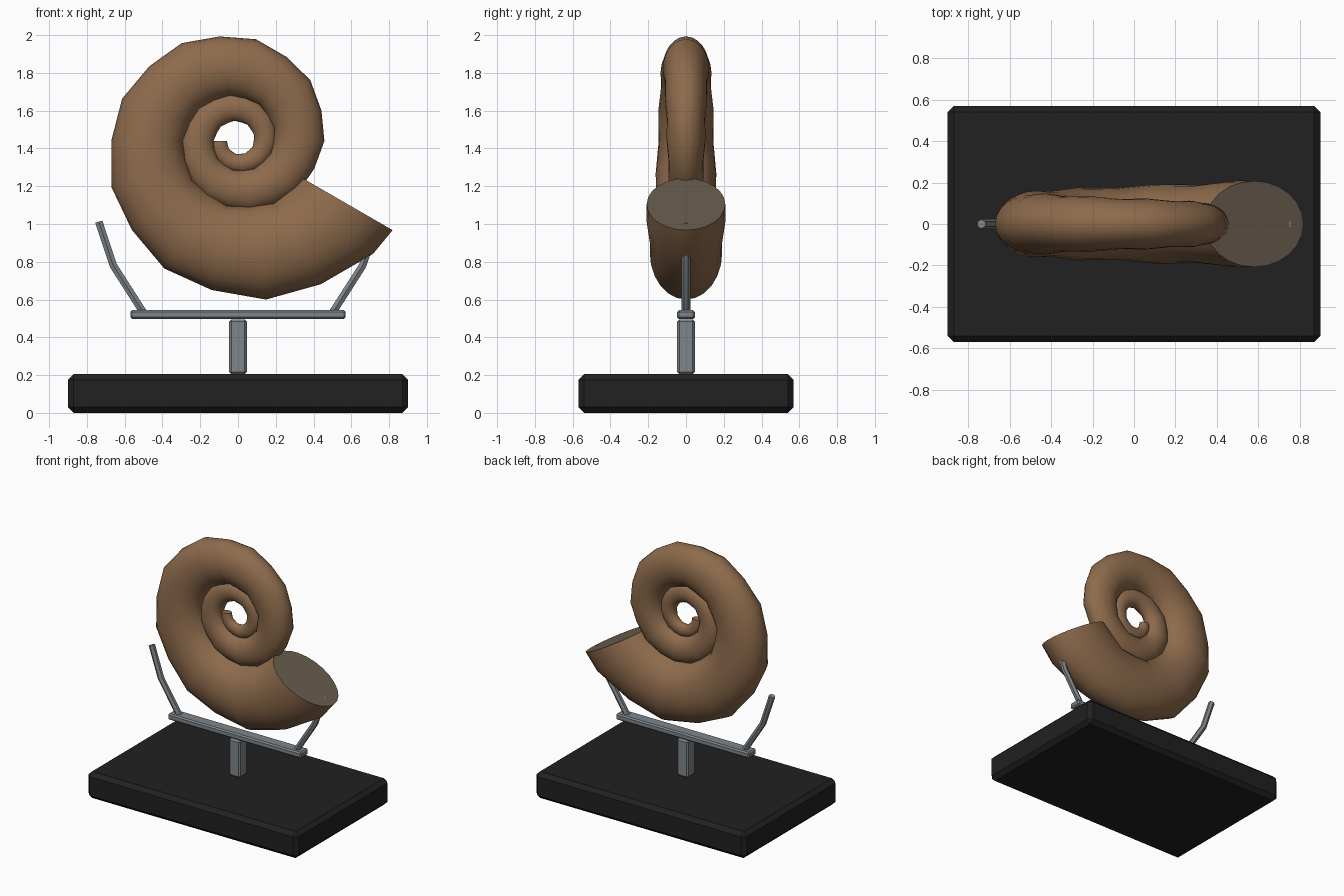
import bpy
import bmesh
from math import sin, cos, pi, radians, exp
from mathutils import Vector

if "Cube" in bpy.data.objects:
    bpy.data.objects.remove(bpy.data.objects["Cube"], do_unlink=True)


def material(name, r, g, b):
    m = bpy.data.materials.new(name)
    m.use_nodes = True
    m.diffuse_color = (r, g, b, 1)
    m.node_tree.nodes["Principled BSDF"].inputs["Base Color"].default_value = (r, g, b, 1)
    return m


shell_brown = material("shell brown", 0.27, 0.147, 0.073)
mouth_grey = material("mouth grey brown", 0.14, 0.11, 0.075)
metal_grey = material("metal grey", 0.21, 0.235, 0.255)
base_black = material("base black", 0.015, 0.015, 0.015)


def add_mesh(name, bm, *mats):
    mesh = bpy.data.meshes.new(name)
    bmesh.ops.recalc_face_normals(bm, faces=bm.faces)
    bm.to_mesh(mesh)
    bm.free()
    ob = bpy.data.objects.new(name, mesh)
    for m in mats:
        mesh.materials.append(m)
    bpy.context.collection.objects.link(ob)
    return ob


def box(name, size, bottom, bevel, mat):
    bm = bmesh.new()
    bmesh.ops.create_cube(bm, size=1)
    bmesh.ops.scale(bm, vec=size, verts=bm.verts)
    bmesh.ops.translate(bm, vec=(0, 0, bottom + size[2] / 2), verts=bm.verts)
    bmesh.ops.bevel(bm, geom=bm.edges[:], offset=bevel, segments=1, affect='EDGES')
    return add_mesh(name, bm, mat)


def select_only(ob):
    bpy.ops.object.select_all(action='DESELECT')
    ob.select_set(True)
    bpy.context.view_layer.objects.active = ob


# Stand: plinth, post and cross bar
box("base", (1.8, 1.14, 0.205), 0, 0.03, base_black)
box("post", (0.095, 0.095, 0.29), 0.205, 0.012, metal_grey)
box("cross_bar", (1.14, 0.095, 0.047), 0.497, 0.01, metal_grey)

# Bent support arms, mirrored left and right
for side, name in ((1, "left_arm"), (-1, "right_arm")):
    curve = bpy.data.curves.new(name, 'CURVE')
    curve.dimensions = '3D'
    curve.bevel_depth = 0.023
    curve.bevel_resolution = 1
    curve.use_fill_caps = True
    spline = curve.splines.new('POLY')
    path = [(0.5, 0.53), (0.66, 0.78), (0.737, 1.012)]
    spline.points.add(len(path) - 1)
    for p, (x, z) in zip(spline.points, path):
        p.co = (side * x, 0, z, 1)
    curve.materials.append(metal_grey)
    arm = bpy.data.objects.new(name, curve)
    bpy.context.collection.objects.link(arm)
    select_only(arm)
    bpy.ops.object.convert(target='MESH')
    bpy.ops.object.shade_smooth_by_angle(angle=radians(30))

# Ribbed spiral shell: elliptical rings growing along a logarithmic spiral
SIDES = 24
CENTRE = Vector((0, 0, 1.44))
angles = [180 + 20 * k for k in range(44)] + [1050]
bm = bmesh.new()
rings = []
for a in angles:
    grow = exp(-0.1275 * radians(1050 - a))
    rib = 1 + 0.03 * cos(radians(9 * (a - 1040)))
    outward = Vector((cos(radians(a)), 0, sin(radians(a))))
    ring = []
    for i in range(SIDES):
        t = 2 * pi * i / SIDES
        radial = grow * (0.67 + 0.275 * rib * cos(t))
        width = grow * 0.208 * rib * sin(t)
        ring.append(bm.verts.new(CENTRE + outward * radial + Vector((0, width, 0))))
    rings.append(ring)
for r0, r1 in zip(rings, rings[1:]):
    for i in range(SIDES):
        j = (i + 1) % SIDES
        bm.faces.new((r0[i], r0[j], r1[j], r1[i]))
bm.faces.new(rings[0])
mouth = bm.faces.new(rings[-1])
mouth.material_index = 1
shell = add_mesh("spiral_shell", bm, shell_brown, mouth_grey)
select_only(shell)
bpy.ops.object.shade_smooth_by_angle(angle=radians(50))
